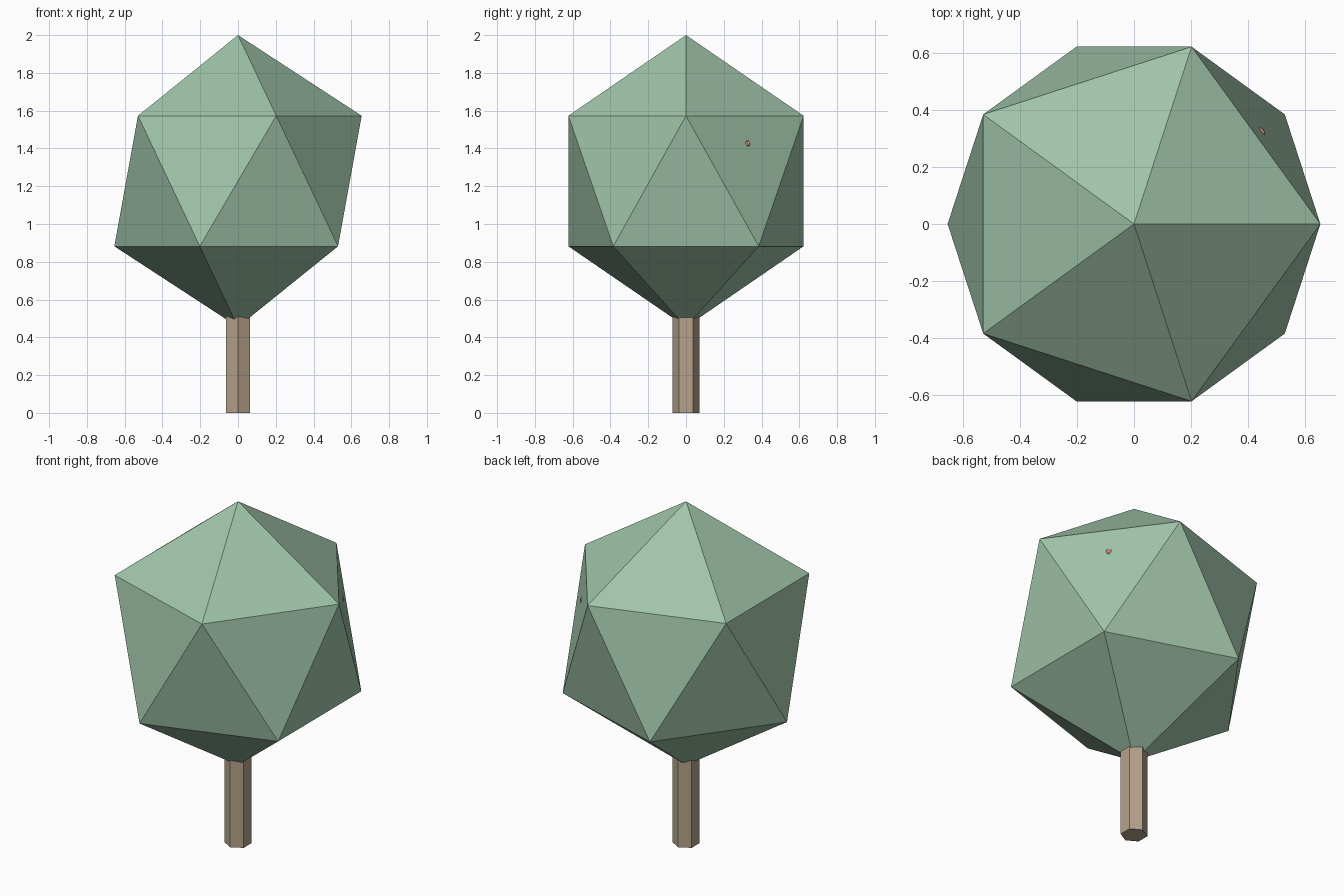
import bpy
from math import radians, cos, sin

if "Cube" in bpy.data.objects:
    bpy.data.objects.remove(bpy.data.objects["Cube"])


def paint(name, color):
    obj = bpy.context.object
    obj.name = name
    mat = bpy.data.materials.new(name + "_color")
    mat.diffuse_color = (*color, 1)
    mat.use_nodes = True
    mat.node_tree.nodes["Principled BSDF"].inputs["Base Color"].default_value = mat.diffuse_color
    obj.data.materials.append(mat)
    return obj


# Six-sided trunk, its top hidden inside the crown
bpy.ops.mesh.primitive_cylinder_add(vertices=6, radius=0.072, depth=0.6,
                                    location=(0, 0, 0.3))
paint("trunk", (0.46, 0.36, 0.25))

# Crown: icosahedron, slightly stretched upwards
bpy.ops.mesh.primitive_ico_sphere_add(subdivisions=1, radius=1,
                                      location=(0, 0, 1.2275))
crown = paint("crown", (0.35, 0.55, 0.40))
crown.scale = (0.732, 0.732, 0.7725)

# Tiny fruit just breaking through one crown face
a = radians(36)
bpy.ops.mesh.primitive_ico_sphere_add(
    subdivisions=1, radius=0.024,
    location=(0.543 * cos(a), 0.543 * sin(a), 1.425))
paint("fruit", (0.85, 0.42, 0.27))
